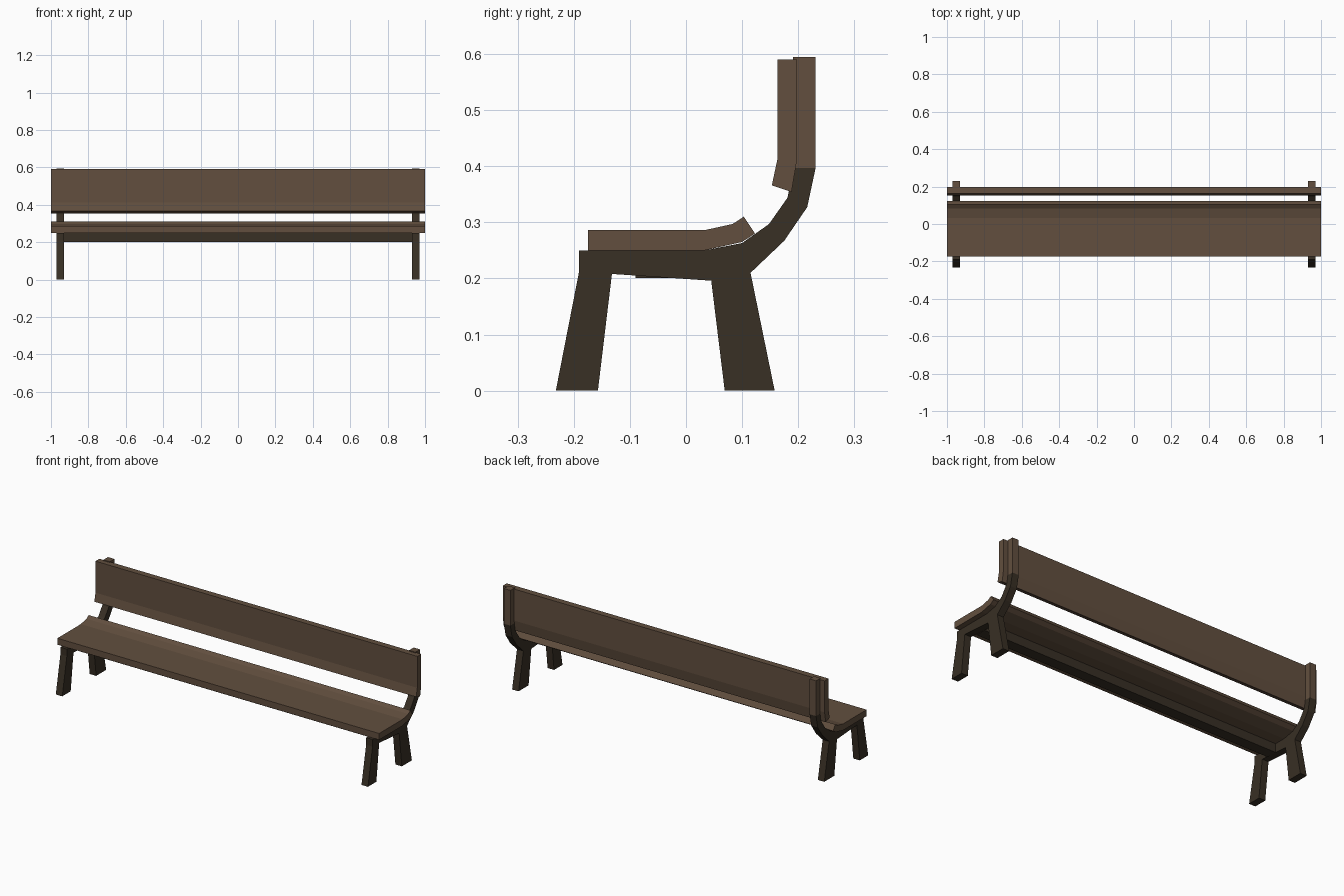
import bpy, bmesh

if "Cube" in bpy.data.objects:
    bpy.data.objects.remove(bpy.data.objects["Cube"])


def material(name, rgb):
    m = bpy.data.materials.new(name)
    m.diffuse_color = (*rgb, 1.0)
    m.use_nodes = True
    m.node_tree.nodes["Principled BSDF"].inputs["Base Color"].default_value = m.diffuse_color
    return m


WOOD = material("brown wood", (0.122, 0.078, 0.049))
DARK = material("dark brown frame", (0.040, 0.029, 0.018))


def extrude_profile(name, profile, x0, x1, mat):
    """Sweep a closed (y, z) profile along x from x0 to x1."""
    bm = bmesh.new()
    face = bm.faces.new([bm.verts.new((x0, y, z)) for y, z in profile])
    res = bmesh.ops.extrude_face_region(bm, geom=[face])
    verts = [v for v in res["geom"] if isinstance(v, bmesh.types.BMVert)]
    bmesh.ops.translate(bm, verts=verts, vec=(x1 - x0, 0, 0))
    bmesh.ops.recalc_face_normals(bm, faces=bm.faces)
    me = bpy.data.meshes.new(name)
    bm.to_mesh(me)
    bm.free()
    me.materials.append(mat)
    ob = bpy.data.objects.new(name, me)
    bpy.context.collection.objects.link(ob)
    return ob


def box(y0, y1, z0, z1):
    return [(y0, z0), (y1, z0), (y1, z1), (y0, z1)]


# Seat plank, curling up at the rear
seat = [(-0.175, 0.25), (0.033, 0.25), (0.10, 0.265), (0.123, 0.28),
        (0.103, 0.31), (0.083, 0.297), (0.033, 0.286), (-0.175, 0.286)]
extrude_profile("seat", seat, -1, 1, WOOD)

# Backrest plank, bent forward at the bottom
backrest = [(0.163, 0.59), (0.163, 0.413), (0.153, 0.366),
            (0.188, 0.354), (0.198, 0.413), (0.198, 0.59)]
extrude_profile("backrest", backrest, -1, 1, WOOD)

# Side frames: both legs and the curved lower part of the back post
frame = [(-0.232, 0), (-0.157, 0), (-0.132, 0.208), (0.045, 0.196),
         (0.069, 0), (0.158, 0), (0.115, 0.21), (0.175, 0.267),
         (0.216, 0.327), (0.231, 0.397), (0.191, 0.397), (0.181, 0.344),
         (0.148, 0.297), (0.10, 0.263), (0.033, 0.25), (-0.191, 0.25),
         (-0.191, 0.21)]
for side, x in (("left", -0.95), ("right", 0.95)):
    extrude_profile(f"{side}_frame", frame, x - 0.02, x + 0.02, DARK)
    # Upper post behind the backrest
    extrude_profile(f"{side}_upper_post", box(0.191, 0.231, 0.397, 0.595),
                    x - 0.02, x + 0.02, WOOD)

# Long beam under the seat joining the frames
extrude_profile("under_seat_beam", box(-0.09, -0.03, 0.201, 0.25),
                -0.93, 0.93, DARK)
